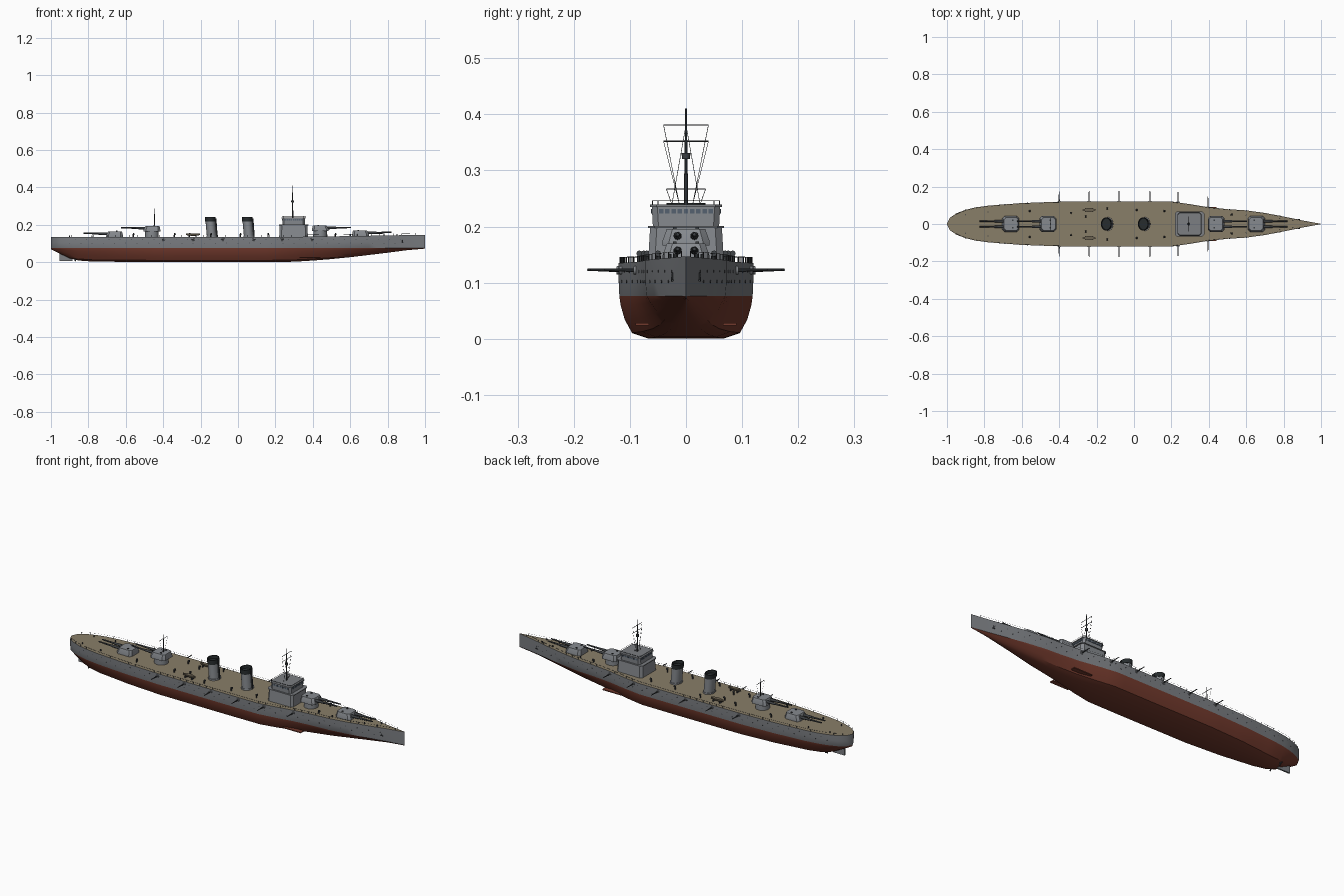
import bpy, bmesh, math
from mathutils import Vector, Matrix

if "Cube" in bpy.data.objects:
    bpy.data.objects.remove(bpy.data.objects["Cube"])

def material(name, r, g, b):
    m = bpy.data.materials.new(name)
    m.diffuse_color = (r, g, b, 1)
    m.use_nodes = True
    m.node_tree.nodes["Principled BSDF"].inputs["Base Color"].default_value = m.diffuse_color
    return m

GREY = material("hull grey", 0.20, 0.21, 0.225)
LIGHT = material("superstructure grey", 0.24, 0.255, 0.275)
RED = material("antifouling red", 0.17, 0.042, 0.026)
DECK = material("deck tan", 0.25, 0.21, 0.14)
DARK = material("gunmetal", 0.045, 0.05, 0.055)
BLACK = material("funnel black", 0.02, 0.025, 0.027)
GLASS = material("window blue grey", 0.09, 0.12, 0.16)
WOOD = material("boat brown", 0.15, 0.125, 0.085)


class Part:
    """Collects primitives into one mesh object."""
    def __init__(self):
        self.bm = bmesh.new()

    def box(self, c, s):
        m = Matrix.Translation(c) @ Matrix.Diagonal((*s, 1))
        bmesh.ops.create_cube(self.bm, size=1, matrix=m)

    def rod(self, a, b, r1, r2=None, n=8):
        a, b = Vector(a), Vector(b)
        d = b - a
        m = Matrix.Translation((a + b) / 2) @ d.to_track_quat('Z', 'Y').to_matrix().to_4x4()
        bmesh.ops.create_cone(self.bm, cap_ends=True, segments=n, radius1=r1,
                              radius2=r1 if r2 is None else r2, depth=d.length, matrix=m)

    def loft(self, rings, closed=True):
        rows = [[self.bm.verts.new(p) for p in r] for r in rings]
        n = len(rows[0])
        for a, b in zip(rows, rows[1:]):
            for i in range(n if closed else n - 1):
                j = (i + 1) % n
                self.bm.faces.new((a[i], a[j], b[j], b[i]))
        self.bm.faces.new(rows[0][::-1])
        self.bm.faces.new(rows[-1])

    def done(self, name, mats, rule=None, angle=30):
        bmesh.ops.recalc_face_normals(self.bm, faces=self.bm.faces)
        me = bpy.data.meshes.new(name)
        mats = mats if isinstance(mats, list) else [mats]
        for m in mats:
            me.materials.append(m)
        if rule:
            for f in self.bm.faces:
                f.material_index = rule(f)
        self.bm.to_mesh(me)
        self.bm.free()
        ob = bpy.data.objects.new(name, me)
        bpy.context.collection.objects.link(ob)
        bpy.ops.object.select_all(action='DESELECT')
        ob.select_set(True)
        bpy.context.view_layer.objects.active = ob
        bpy.ops.object.shade_smooth_by_angle(angle=math.radians(angle))
        return ob


def chamfer_rect(cx, cy, hx, hy, z, c):
    pts = [(hx, hy - c), (hx - c, hy), (c - hx, hy), (-hx, hy - c),
           (-hx, c - hy), (c - hx, -hy), (hx - c, -hy), (hx, c - hy)]
    return [(cx + x, cy + y, z) for x, y in pts]

# Hull stations: x, half beam at deck, keel height, bottom fullness
ST = [(-1, .002, .070, .3), (-.985, .033, .062, .35), (-.95, .057, .045, .4), (-.9, .076, .021, .5),
      (-.85, .088, .009, .6), (-.78, .098, .004, .7), (-.6, .112, .002, .9), (-.4, .119, 0, 1),
      (0, .12, 0, 1), (.2, .12, .001, 1), (.3, .106, .003, .9), (.4, .089, .009, .75),
      (.5, .079, .017, .6), (.6, .073, .027, .45), (.7, .059, .039, .3), (.8, .040, .051, .15),
      (.9, .019, .064, 0), (1, .001, .073, 0)]
WL = .076

def station(x):
    x = max(-1, min(1, x))
    for a, b in zip(ST, ST[1:]):
        if x <= b[0]:
            t = (x - a[0]) / (b[0] - a[0])
            return [p + (q - p) * t for p, q in zip(a, b)]

def deck_z(x):
    return .135 + .012 * max(0, (x - .2) / .8) ** 1.3

def section(x):
    _, w, k, f = station(x)
    mix = lambda a, b: a + (b - a) * f
    half = [(mix(.02, .55), 0), (mix(.3, .80), .13), (mix(.55, .91), .45), (mix(.8, .97), .78)]
    pts = [(w * y, k + (WL - k) * t) for y, t in half]
    pts += [(w * mix(.93, .99), WL), (w, (WL + deck_z(x)) / 2), (w, deck_z(x))]
    return [(x, -y, z) for y, z in pts[::-1]] + [(x, y, z) for y, z in pts]

xs = sorted({s[0] for s in ST} | {round(-.95 + .05 * i, 3) for i in range(39)})
hull = Part()
hull.loft([section(x) for x in xs])

def hull_rule(f):
    c = f.calc_center_median()
    if abs(f.normal.z) > .9 and c.z > .12:
        return 2
    return 0 if c.z > WL else 1
hull.done("hull", [GREY, RED, DECK], hull_rule)

# Rudder, propeller shafts and bilge fins
p = Part()
p.box((-.92, 0, .032), (.07, .008, .048))
p.done("rudder", GREY)
p = Part()
for s in (-1, 1):
    p.rod((-.87, s * .035, .018), (-.7, s * .035, .018), .004)
    for k in range(3):
        a = k * math.tau / 3
        p.rod((-.87, s * .035, .018), (-.87, s * .035 + .013 * math.cos(a), .018 + .013 * math.sin(a)), .004, .003)
p.done("propellers", DARK)
p = Part()
for s in (-1, 1):
    p.box((.385, s * .078, .026), (.11, .024, .005))
p.done("bilge_fins", RED)

# Gun turrets: x, base height, firing direction
for i, (x, z, d) in enumerate([(-.66, .135, -1), (-.46, .165, -1), (.44, .166, 1), (.655, .140, 1)]):
    p = Part()
    p.rod((x, 0, .125), (x, 0, z + .004), .036, n=24)
    p.done(f"barbette_{i}", LIGHT)
    p = Part()
    p.loft([chamfer_rect(x, 0, .045, .042, z, .012), chamfer_rect(x, 0, .045, .042, z + .008, .012),
            chamfer_rect(x - d * .003, 0, .037, .034, z + .030, .01)])
    p.done(f"turret_{i}", LIGHT)
    p = Part()
    for s in (-1, 1):
        y = s * .015
        p.rod((x + d * .03, y, z + .017), (x + d * .085, y, z + .018), .0075, .006, 12)
        p.rod((x + d * .085, y, z + .018), (x + d * .165, y, z + .020), .005, .0032, 12)
        p.box((x - d * .012, s * .02, z + .031), (.008, .006, .005))
    p.done(f"main_guns_{i}", DARK)

# Bridge superstructure
p = Part()
p.loft([chamfer_rect(.297, 0, .077, .068, .13, .012), chamfer_rect(.297, 0, .074, .064, .198, .012)])
p.done("bridge_base", LIGHT)
p = Part()
p.loft([chamfer_rect(.297, 0, .079, .068, .197, .012), chamfer_rect(.297, 0, .079, .068, .201, .012)])
p.done("bridge_deck", GREY)
p = Part()
p.loft([chamfer_rect(.297, 0, .060, .059, .20, .01), chamfer_rect(.297, 0, .060, .061, .235, .01)])
p.done("bridge_house", LIGHT)
p = Part()
p.loft([chamfer_rect(.297, 0, .064, .064, .235, .011), chamfer_rect(.297, 0, .064, .064, .239, .011)])
p.done("bridge_roof", GREY)
p = Part()
for k in range(-4, 5):
    for s in (-1, 1):
        p.box((.297 + s * .060, k * .011, .227), (.003, .008, .008))
        p.box((.297 + k * .011, s * .061, .227), (.008, .003, .008))
p.done("bridge_windows", GLASS)
p = Part()
corners = chamfer_rect(.297, 0, .062, .060, .246, .01)
for a, b in zip(corners, corners[1:] + corners[:1]):
    p.rod(a, b, .0008, n=4)
    p.rod((a[0], a[1], .238), a, .0008, n=4)
p.done("bridge_railing", DARK)

# Funnels raked aft, with black caps and hollow tops
for i, x in enumerate((-.14, .058)):
    def ring(z, r, n=28):
        cx = x - (z - .135) * .09
        return [(cx + r * .9 * math.cos(k * math.tau / n), r * 1.12 * math.sin(k * math.tau / n), z) for k in range(n)]
    p = Part()
    p.loft([ring(.13, .029), ring(.222, .029)])
    p.loft([ring(.13, .033), ring(.142, .032)])
    p.done(f"funnel_{i}", LIGHT)
    p = Part()
    p.loft([ring(.218, .031), ring(.242, .031), ring(.242, .027), ring(.226, .026)])
    p.done(f"funnel_cap_{i}", BLACK)
    p = Part()
    p.rod((x + .028, 0, .135), (x + .021, 0, .235), .0035)
    p.done(f"steam_pipe_{i}", DARK)

# Masts with yards, lookout and rigging
p = Part()
p.rod((.292, 0, .235), (.292, 0, .41), .004, .0014)
for z, h in ((.352, .04), (.381, .04)):
    p.rod((.292, -h, z), (.292, h, z), .0012, n=6)
p.rod((.292, 0, .320), (.292, 0, .331), .007, .008, 12)
p.rod((-.447, 0, .19), (-.447, 0, .288), .0032, .0013)
p.rod((-.447, -.035, .267), (-.447, .035, .267), .0012, n=6)
p.done("masts", DARK)
p = Part()
for s in (-1, 1):
    p.rod((.292, s * .04, .381), (.292, s * .012, .24), .0005, n=4)
    p.rod((.292, s * .04, .352), (.292, s * .012, .24), .0005, n=4)
    p.rod((.292, 0, .381), (.292, s * .025, .24), .0005, n=4)
    p.rod((-.447, s * .035, .267), (-.447, s * .01, .197), .0005, n=4)
p.done("rigging", DARK)

# Side guns in small hull mounts
p, q = Part(), Part()
for x in (-.4, -.24, -.08, .085, .235, .395):
    w = station(x)[1]
    for s in (-1, 1):
        q.rod((x, s * (w - .006), .122), (x, s * (w + .004), .122), .009, .007, 12)
        p.rod((x, s * w, .122), (x, s * (w + .056), .123), .0034, .0018)
q.done("side_gun_mounts", GREY)
p.done("side_guns", DARK)

# Ship's boats on chocks
p, q = Part(), Part()
for s in (-1, 1):
    rings = []
    for k in range(9):
        t = -1 + k / 4
        b = .011 * max(.06, 1 - t * t)
        rings.append([(-.24 + .037 * t, s * .075 + b * math.cos(a), .155 + .014 * math.sin(a) * (1 - .3 * t * t))
                      for a in [math.pi + j * math.pi / 8 for j in range(9)]])
    p.loft(rings)
    for dx in (-.02, .02):
        q.box((-.24 + dx, s * .075, .139), (.004, .02, .012))
p.done("boats", WOOD)
q.done("boat_chocks", DARK)

# Deck vents, bollards, hatches and capstans
p = Part()
for x, y in ((-.145, .083), (.012, .075), (.16, .07), (-.26, .04), (-.56, .07), (.52, .05), (-.34, .06)):
    for s in (-1, 1):
        p.rod((x, s * y, .13), (x, s * y, .150), .0035)
        p.rod((x - .002, s * y, .150), (x + .006, s * y, .152), .0045, .0055)
for x in (-.9, -.78, .6, .78, .85):
    for s in (-1, 1):
        y = s * station(x)[1] * .65
        p.rod((x, y, .13), (x, y, deck_z(x) + .008), .003)
p.done("vents_and_bollards", DARK)

# Stanchions and rail wire along the deck edge
p = Part()
for s in (-1, 1):
    old = None
    for k in range(50):
        x = -.97 + k * .0392
        y = s * max(0, station(x)[1] - .002)
        top = (x, y, deck_z(x) + .010)
        p.rod((x, y, deck_z(x) - .002), top, .0008, n=4)
        if old:
            p.rod(old, top, .0004, n=4)
        old = top
p.done("deck_railing", DARK)

# Portholes and bow anchors
p = Part()
for s in (-1, 1):
    for row, z in enumerate((.102, .120)):
        for k in range(30):
            x = -.9 + k * .06 + row * .03
            w = station(x)[1]
            p.rod((x, s * (w - .004), z), (x, s * (w + .0006), z), .0024)
    y = s * station(.88)[1]
    p.rod((.88, y, .118), (.88, y + s * .002, .103), .002)
    p.rod((.873, y + s * .002, .104), (.887, y + s * .001, .104), .002)
p.done("portholes_and_anchors", DARK)
